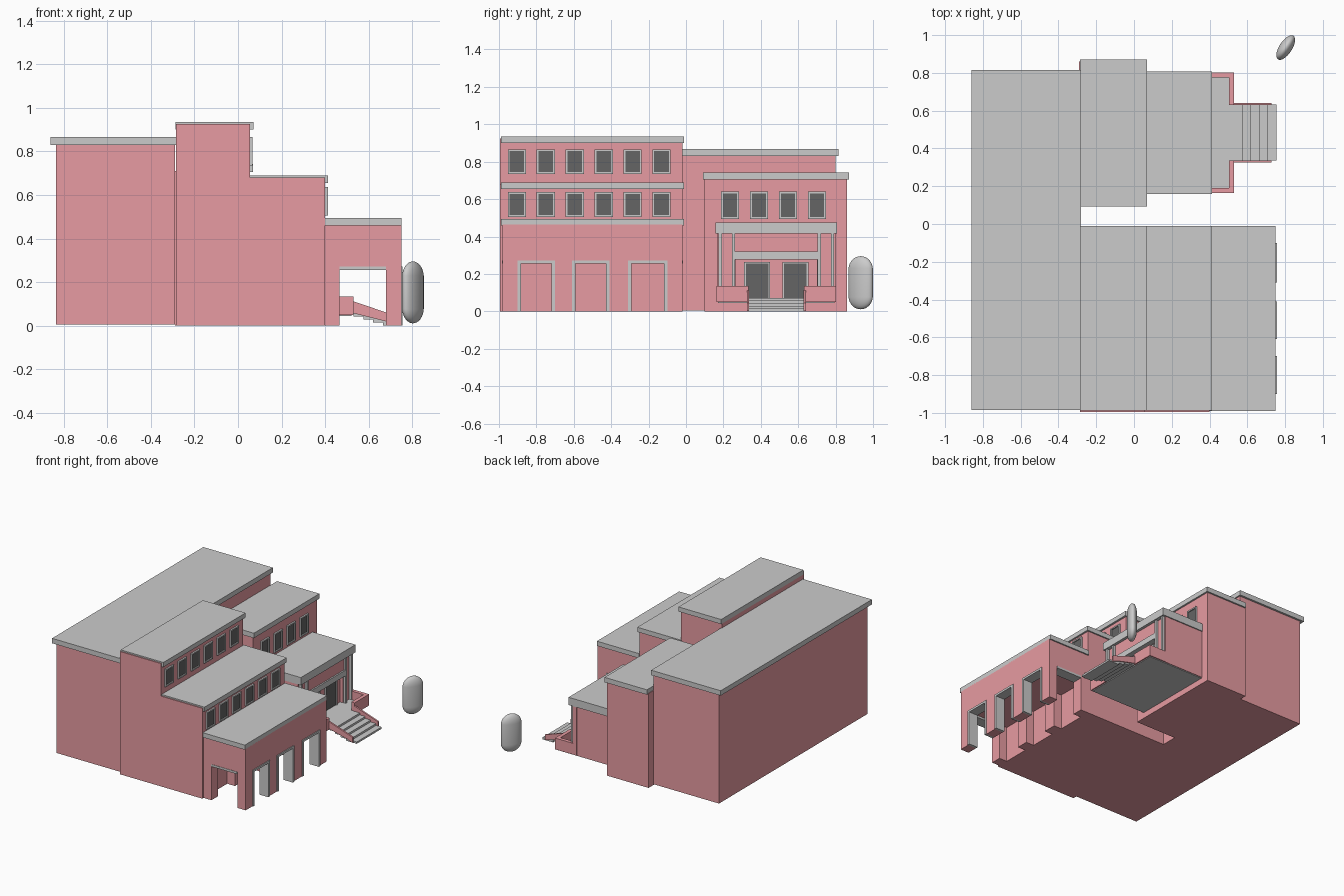
import bpy, bmesh, math
from mathutils import Matrix

if "Cube" in bpy.data.objects:
    bpy.data.objects.remove(bpy.data.objects["Cube"])


def material(name, rgb):
    m = bpy.data.materials.new(name)
    m.diffuse_color = (*rgb, 1)
    m.use_nodes = True
    m.node_tree.nodes["Principled BSDF"].inputs["Base Color"].default_value = m.diffuse_color
    return m


PINK = material("pink_wall", (0.8, 0.33, 0.36))
DARK = material("dark_glass", (0.13, 0.13, 0.13))


def finish(name, bm, mat=None):
    me = bpy.data.meshes.new(name)
    bm.to_mesh(me)
    bm.free()
    ob = bpy.data.objects.new(name, me)
    bpy.context.collection.objects.link(ob)
    if mat:
        me.materials.append(mat)
    return ob


def boxes(name, items, mat=None):
    """One object from boxes given as (x0, x1, y0, y1, z0, z1)."""
    bm = bmesh.new()
    for x0, x1, y0, y1, z0, z1 in items:
        m = Matrix.Translation(((x0 + x1) / 2, (y0 + y1) / 2, (z0 + z1) / 2))
        m = m @ Matrix.Diagonal((x1 - x0, y1 - y0, z1 - z0, 1))
        bmesh.ops.create_cube(bm, size=1, matrix=m)
    return finish(name, bm, mat)


def side_profile(name, pts, spans, mat=None):
    """Extrude an x-z outline over each y span."""
    bm = bmesh.new()
    for y0, y1 in spans:
        f = bm.faces.new([bm.verts.new((x, y0, z)) for x, z in pts])
        r = bmesh.ops.extrude_face_region(bm, geom=[f])
        for v in r["geom"]:
            if isinstance(v, bmesh.types.BMVert):
                v.co.y = y1
    bmesh.ops.recalc_face_normals(bm, faces=bm.faces)
    return finish(name, bm, mat)


def openings(name, x, centers, w, z0, z1, t=0.01, sill=True):
    """Framed dark panes on a wall facing +x."""
    bars, panes = [], []
    for c in centers:
        a, b = c - w / 2, c + w / 2
        bars += [(x - .005, x + .012, a, a + t, z0, z1), (x - .005, x + .012, b - t, b, z0, z1),
                 (x - .005, x + .012, a + t, b - t, z1 - t, z1)]
        if sill:
            bars.append((x - .005, x + .012, a + t, b - t, z0, z0 + t))
        panes.append((x - .005, x + .004, a + t, b - t, z0, z1 - t))
    boxes(name + "_frames", bars)
    boxes(name + "_panes", panes, DARK)


def mirror(spans, c):
    """Add spans mirrored about y = c."""
    return spans + [(2 * c - b, 2 * c - a) for a, b in spans]


# Rear hall
boxes("rear_hall", [(-.835, -.29, -.97, .80, 0.005, .835)], PINK)
boxes("rear_hall_roof", [(-.86, -.28, -.985, .815, .83, .867)])

# Stepped left wing
side_profile("left_wing", [(-.285, 0), (.40, 0), (.40, .68), (.055, .68), (.055, .925), (-.285, .925)],
             [(-.995, -.02)], PINK)
boxes("left_wing_roofs", [(-.286, .07, -.988, -.01, .90, .935), (.05, .413, -.988, -.01, .655, .69)])
six = [-.904 + .1546 * i for i in range(6)]
openings("upper_windows", .055, six, .098, .735, .866)
openings("middle_windows", .40, six, .098, .505, .637)

# Ground-floor arcade
piers = [(-.98, -.90), (-.70, -.61), (-.41, -.31), (-.10, -.02)]
arcade = [(.40, .75, -.98, -.02, .27, .465)]
for a, b in piers:
    arcade += [(.68, .75, a, b, 0, .27), (.395, .465, a, b, 0, .27)]
boxes("arcade", arcade, PINK)
boxes("arcade_roof", [(.40, .75, -.99, -.01, .46, .495)])
trim = []
for (_, a), (b, _) in zip(piers, piers[1:]):
    trim += [(.68, .756, a, a + .018, 0, .272), (.68, .756, b - .018, b, 0, .272),
             (.68, .756, a + .018, b - .018, .256, .272)]
for y0, y1 in [(-.983, -.90), (-.10, -.017)]:
    trim.append((.465, .68, y0, y1, .255, .271))
boxes("arcade_trim", trim)

# Right wing
boxes("right_wing", [(-.29, .055, .10, .86, 0, .71)], PINK)
boxes("right_wing_roof", [(-.285, .068, .092, .872, .705, .742)])
openings("right_windows", .055, [.235, .39, .545, .70], .095, .495, .64)

# Entrance block with recessed doorway
CY = .483
outer = mirror([(.165, .265)], CY)
boxes("entrance_walls", [(.05, .36, .165, .80, .05, .42)]
      + [(.35, .385, a, b, .05, .42) for a, b in outer]
      + [(.37, .392, .265, .70, .31, .42)], PINK)
boxes("entrance_roof", [(.055, .413, .158, .808, .417, .475)])
cols = mirror([(.175, .192), (.245, .262)], CY)
boxes("entrance_columns", [(.36, .405, a, b, .07, .42) for a, b in cols]
      + [(.36, .403, .262, .704, .277, .32)])
openings("entrance_doors", .36, [.38, .585], .14, .07, .265, sill=False)

# Raised terrace with parapets
boxes("terrace_floor", [(.05, .52, .17, .795, .045, .07), (.50, .56, .335, .632, .058, .072)])
para = []
for a, b in mirror([(.163, .19)], CY):
    para.append((.38, .53, a, b, .05, .135))
for a, b in mirror([(.19, .335)], CY):
    para.append((.503, .53, a, b, .05, .135))
boxes("terrace_parapet", para, PINK)

# Stairs and sloping side walls
boxes("stairs", [(.53 + .045 * i, .575 + .045 * i, .335, .632, max(0, .043 - .0145 * i), .072 - .0145 * i)
                 for i in range(5)])
side_profile("stair_side_walls", [(.52, .06), (.68, .02), (.728, .003), (.728, .045), (.52, .115)],
             mirror([(.325, .337)], CY), PINK)

# Rounded standing stone
bm = bmesh.new()
bmesh.ops.create_uvsphere(bm, u_segments=32, v_segments=17, radius=1)
for v in bm.verts:
    z = v.co.z
    v.co.x *= .075
    v.co.y *= .034
    v.co.z = z * .072 + math.copysign(.07, z)
bmesh.ops.rotate(bm, verts=bm.verts, matrix=Matrix.Rotation(math.radians(57), 3, 'Z'))
stone = finish("standing_stone", bm)
stone.location = (.803, .934, .153)
for p in stone.data.polygons:
    p.use_smooth = True
